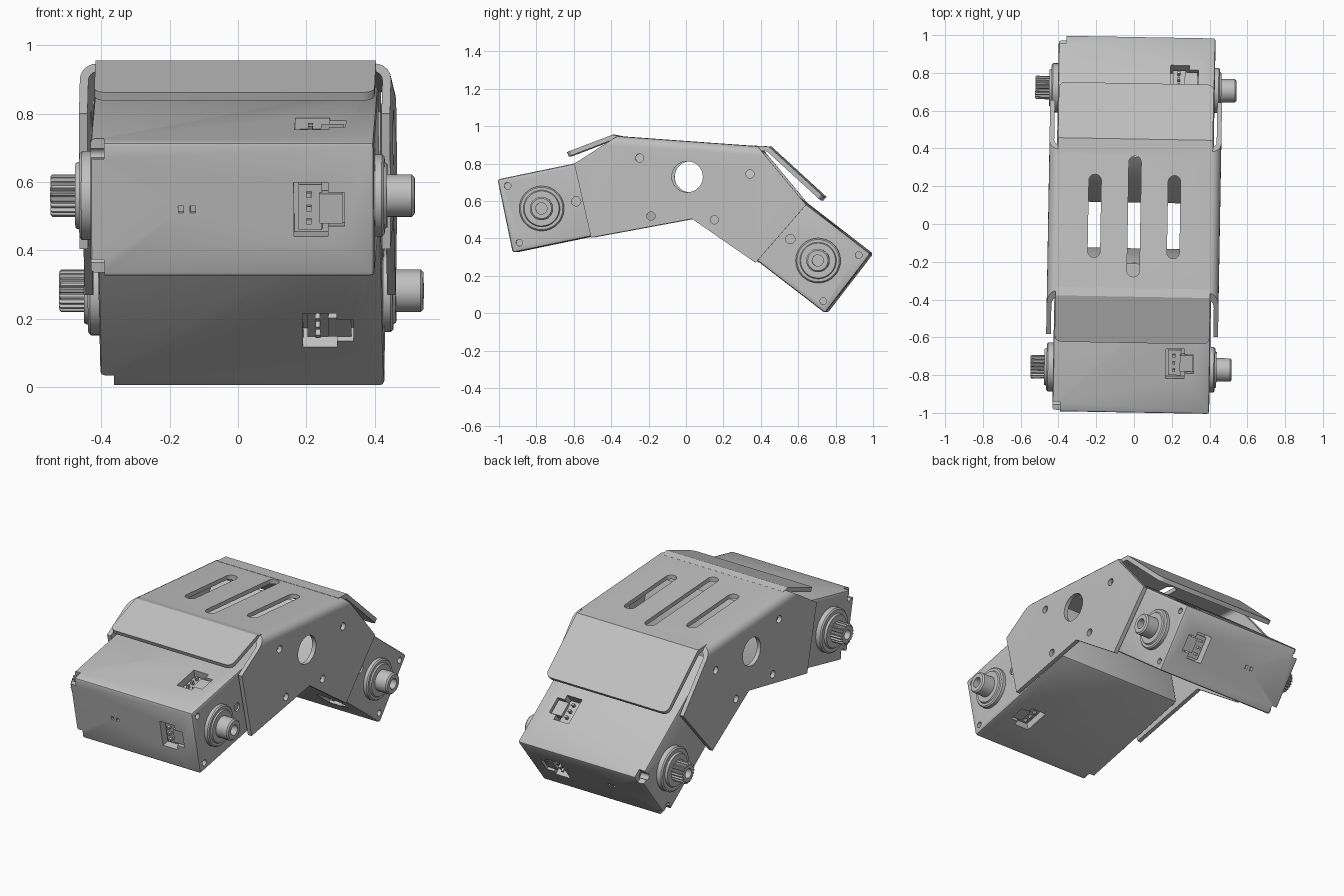
import bpy, bmesh
from math import sin, cos, pi, radians
from mathutils import Matrix

if "Cube" in bpy.data.objects:
    bpy.data.objects.remove(bpy.data.objects["Cube"])

grey = bpy.data.materials.new("plain grey")
grey.use_nodes = True
grey.diffuse_color = (0.53, 0.53, 0.53, 1)
grey.node_tree.nodes["Principled BSDF"].inputs["Base Color"].default_value = (0.53, 0.53, 0.53, 1)


def finish(name, bm):
    bmesh.ops.recalc_face_normals(bm, faces=bm.faces)
    mesh = bpy.data.meshes.new(name)
    bm.to_mesh(mesh)
    bm.free()
    mesh.materials.append(grey)
    obj = bpy.data.objects.new(name, mesh)
    bpy.context.collection.objects.link(obj)
    return obj


def prism(name, pts, lo, hi, axis="X", bevel=0, pick=None, segments=3):
    """Extrude a closed outline along an axis, rounding the picked edges."""
    place = {"X": lambda a, b, t: (t, a, b), "Y": lambda a, b, t: (a, t, b),
             "Z": lambda a, b, t: (a, b, t)}[axis]
    bm = bmesh.new()
    ends = [[bm.verts.new(place(a, b, t)) for a, b in pts] for t in (lo, hi)]
    for ring in ends:
        bm.faces.new(ring)
    for i in range(len(pts)):
        j = (i + 1) % len(pts)
        bm.faces.new((ends[0][i], ends[0][j], ends[1][j], ends[1][i]))
    if bevel:
        edges = [e for e in bm.edges if pick is None or pick(e)]
        bmesh.ops.bevel(bm, geom=edges, offset=bevel, segments=segments,
                        profile=0.5, affect="EDGES")
    return finish(name, bm)


def box(name, x, y, z, **kw):
    return prism(name, [(y[0], z[0]), (y[1], z[0]), (y[1], z[1]), (y[0], z[1])], *x, **kw)


def disc(y, z, r, n=24):
    return [(y + r * cos(2 * pi * i / n), z + r * sin(2 * pi * i / n)) for i in range(n)]


def turned(name, rings, y, n=40, teeth_from=None):
    """Stack of (x, radius) rings around the x axis, optionally toothed."""
    bm = bmesh.new()
    loops = []
    for k, (x, r) in enumerate(rings):
        loop = []
        for i in range(n):
            toothed = teeth_from is not None and teeth_from[0] <= k < teeth_from[1]
            rr = r * 0.86 if toothed and i % 4 > 1 else r
            a = 2 * pi * i / n
            loop.append(bm.verts.new((x, y + rr * cos(a), rr * sin(a))))
        loops.append(loop)
    bm.faces.new(loops[0])
    bm.faces.new(loops[-1])
    for a, b in zip(loops, loops[1:]):
        for i in range(n):
            j = (i + 1) % n
            bm.faces.new((a[i], a[j], b[j], b[i]))
    return finish(name, bm)


def cut(obj, cutters):
    for c in cutters:
        c.hide_render = True
        m = obj.modifiers.new("cut", "BOOLEAN")
        m.operation, m.solver, m.object = "DIFFERENCE", "EXACT", c
    bpy.context.view_layer.update()
    mesh = bpy.data.meshes.new_from_object(obj.evaluated_get(bpy.context.evaluated_depsgraph_get()))
    obj.modifiers.clear()
    obj.data = mesh
    for c in cutters:
        bpy.data.objects.remove(c)


parts = []
YAW = Matrix.Rotation(radians(-1), 4, "Z")

# Bracket: folded shell with two side plates and a slotted top


def top_fold(e):
    a, b = (v.co for v in e.verts)
    return abs(a.x - b.x) < 0.001 and abs(a.y - b.y) > 0.3 and min(a.z, b.z) > 0.8


outline = [(-0.36, 0.947), (-0.59, 0.80), (-0.50, 0.405), (0.04, 0.505),
           (0.38, 0.27), (0.65, 0.58), (0.39, 0.893)]
bracket = prism("bracket", outline, -0.455, 0.455, bevel=0.05, pick=top_fold, segments=5)
inner = prism("inner_cutter", [(-1, 0.968), (-1, -0.2), (1, -0.2), (1, 0.824)],
              -0.43, 0.43, bevel=0.03, pick=top_fold, segments=5)
cutters = [inner, prism("lightening_hole", disc(0.015, 0.73, 0.083, 40), -1, 1)]
for y, z in [(-0.24, 0.83), (0.35, 0.745), (-0.18, 0.52), (0.16, 0.50)]:
    cutters.append(prism("bolt_hole", disc(y, z, 0.022, 20), -1, 1))
for x, y0, y1 in [(-0.21, -0.18, 0.26), (0, -0.28, 0.36), (0.21, -0.18, 0.26)]:
    r = 0.033
    slot = [(x + r * cos(a * pi / 10), y1 - r + r * sin(a * pi / 10)) for a in range(11)]
    slot += [(x - r * cos(a * pi / 10), y0 + r - r * sin(a * pi / 10)) for a in range(11)]
    cutters.append(prism("slot", slot, 0.8, 1.1, "Z"))
cut(bracket, cutters)
parts.append(bracket)


# Bent flaps at both ends of the top
def tip_corner(e):
    a, b = (v.co for v in e.verts)
    return abs(a.x - b.x) < 0.001 and min(abs(a.y), abs(b.y)) > 0.6


parts.append(prism("front_flap", [(-0.34, 0.946), (-0.385, 0.955), (-0.63, 0.862), (-0.62, 0.838),
                                  (-0.385, 0.928), (-0.34, 0.921)], -0.41, 0.41,
                   bevel=0.035, pick=tip_corner))
parts.append(prism("rear_flap", [(0.37, 0.896), (0.45, 0.892), (0.745, 0.622), (0.728, 0.602),
                                 (0.44, 0.866), (0.37, 0.871)], -0.41, 0.41,
                   bevel=0.035, pick=tip_corner))


# Motor units: y runs inward from the outer end, z across the thickness
def socket_range(face, d0, d1, w):
    if face == "end":
        return (d0, d1), (-w, w)
    s = 1 if face == "top" else -1
    return (0.27 - w, 0.27 + w), tuple(sorted((s * (0.2 - d0), s * (0.2 - d1))))


def motor(prefix, angle, loc):
    body = box(prefix + "_motor_body", (-0.415, 0.415), (0, 0.81), (-0.2, 0.2),
               bevel=0.012, segments=2)
    made, cutters = [body], []
    for s in (-1, 1):
        cutters.append(box("corner_notch", (-0.5, -0.375), (-0.1, 0.055),
                           tuple(sorted((s * 0.15, s * 0.3)))))
        for x in ((-0.5, -0.36), (0.37, 0.5)):
            cutters.append(prism("screw_hole", disc(0.046, s * 0.155, 0.018, 16), *x))
    cutters.append(prism("side_dimple", disc(0.388, 0, 0.025, 16), 0.405, 0.5))
    for x in (-0.15, -0.115):
        cutters.append(box("pin_hole", (x - 0.008, x + 0.008), (-0.1, 0.02), (-0.01, 0.01)))
    for face in ("end", "top", "bottom"):
        cutters.append(box("socket_cutter", (0.18, 0.28), *socket_range(face, -0.1, 0.07, 0.08)))
        cutters.append(box("latch_cutter", (0.27, 0.328), *socket_range(face, -0.1, 0.05, 0.05)))
        made.append(box(f"{prefix}_{face}_socket", (0.193, 0.262),
                        *socket_range(face, 0.03, 0.08, 0.068)))
        made.append(box(f"{prefix}_{face}_latch", (0.255, 0.322),
                        *socket_range(face, 0.012, 0.06, 0.044)))
        for k in (-1, 0, 1):
            a, b = socket_range(face, 0.008, 0.05, 0.007)
            if face == "end":
                b = (b[0] + k * 0.04, b[1] + k * 0.04)
            else:
                a = (a[0] + k * 0.04, a[1] + k * 0.04)
            made.append(box(f"{prefix}_{face}_pin", (0.217, 0.231), a, b))
    cut(body, cutters)
    # Smooth idler boss on one side, toothed output shaft on the other
    made.append(turned(prefix + "_idler_boss", [
        (0.40, 0.12), (0.435, 0.12), (0.442, 0.113), (0.442, 0.098), (0.450, 0.093),
        (0.450, 0.062), (0.522, 0.062), (0.53, 0.054), (0.53, 0.03), (0.47, 0.03)], 0.2))
    made.append(turned(prefix + "_output_shaft", [
        (-0.40, 0.13), (-0.443, 0.13), (-0.450, 0.122), (-0.450, 0.10), (-0.462, 0.095),
        (-0.462, 0.062), (-0.53, 0.062), (-0.535, 0.056), (-0.535, 0.028), (-0.48, 0.028)],
        0.2, n=80, teeth_from=(5, 8)))
    m = Matrix.Translation((0, *loc)) @ Matrix.Rotation(radians(angle), 4, "X")
    for o in made:
        o.data.transform(m)
    parts.extend(made)


motor("front", 11.7, (-0.96, 0.52))
motor("rear", 142.4, (0.8725, 0.16))

# Slight common turn and edge-aware shading
bpy.ops.object.select_all(action="DESELECT")
for o in parts:
    o.data.transform(YAW)
    o.select_set(True)
bpy.context.view_layer.objects.active = parts[0]
bpy.ops.object.shade_smooth_by_angle(angle=radians(30))
